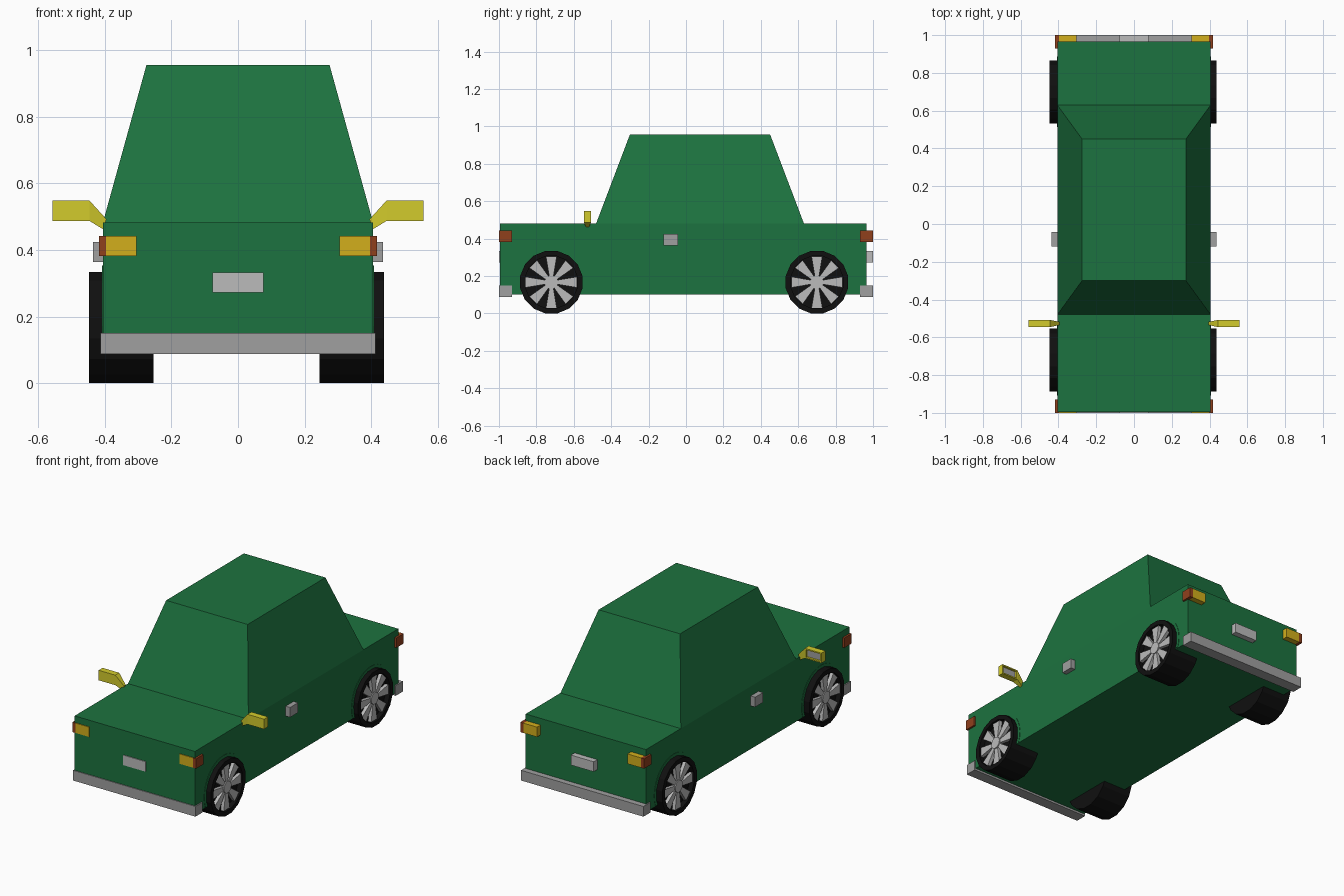
import bpy, bmesh
from math import pi, cos, sin
from mathutils import Matrix, Vector

if "Cube" in bpy.data.objects:
    bpy.data.objects.remove(bpy.data.objects["Cube"])


def material(name, r, g, b):
    m = bpy.data.materials.new(name)
    m.diffuse_color = (r, g, b, 1)
    m.use_nodes = True
    m.node_tree.nodes["Principled BSDF"].inputs["Base Color"].default_value = m.diffuse_color
    return m


GREEN = material("green paint", 0.012, 0.17, 0.05)
BLACK = material("black rubber", 0.005, 0.005, 0.005)
AMBER = material("amber lens", 0.65, 0.43, 0.012)
YELLOW = material("yellow paint", 0.65, 0.6, 0.025)
RED = material("red lens", 0.28, 0.05, 0.012)
STEEL = material("steel", 0.35, 0.35, 0.35)
SILVER = material("silver", 0.5, 0.5, 0.5)


def finish(name, bm, mat, mtx=Matrix()):
    bmesh.ops.transform(bm, matrix=mtx, verts=bm.verts)
    bmesh.ops.recalc_face_normals(bm, faces=bm.faces)
    me = bpy.data.meshes.new(name)
    bm.to_mesh(me)
    bm.free()
    me.materials.append(mat)
    ob = bpy.data.objects.new(name, me)
    bpy.context.collection.objects.link(ob)
    return ob


def loft(name, a, b, mat, mtx=Matrix()):
    """Solid between two matching outlines."""
    bm = bmesh.new()
    va = [bm.verts.new(p) for p in a]
    vb = [bm.verts.new(p) for p in b]
    bm.faces.new(va)
    bm.faces.new(vb[::-1])
    n = len(va)
    for i in range(n):
        bm.faces.new((va[i], vb[i], vb[(i + 1) % n], va[(i + 1) % n]))
    return finish(name, bm, mat, mtx)


def rect(x0, x1, y0, y1, z):
    return [(x0, y0, z), (x1, y0, z), (x1, y1, z), (x0, y1, z)]


def box(name, x, y, z, mat):
    return loft(name, rect(*x, *y, z[0]), rect(*x, *y, z[1]), mat)


# Body and cabin
box("body", (-0.406, 0.406), (-0.995, 0.965), (0.10, 0.482), GREEN)
loft("cabin", rect(-0.406, 0.406, -0.48, 0.63, 0.482),
     rect(-0.275, 0.275, -0.30, 0.45, 0.956), GREEN)

# Bumpers and plates
for end, ya, yb, yp in (("front", -1.0, -0.93, -0.96), ("rear", 1.0, 0.93, 0.95)):
    box(end + "_bumper", (-0.413, 0.413), (ya, yb), (0.088, 0.15), STEEL)
    box(end + "_plate", (-0.077, 0.077), (ya, yp), (0.272, 0.333), SILVER)


# Wheel in its own frame: +z points outward, built flat then turned to the side
def wheel(name, mtx):
    bm = bmesh.new()
    bmesh.ops.create_cone(bm, cap_ends=True, segments=16, radius1=0.17, radius2=0.17,
                          depth=0.193, matrix=Matrix.Rotation(pi / 16, 4, 'Z'))
    face = [f for f in bm.faces if f.normal.z > 0.9]
    bmesh.ops.inset_region(bm, faces=face, thickness=0.028)
    ext = bmesh.ops.extrude_face_region(bm, geom=face)
    bmesh.ops.delete(bm, geom=face, context='FACES_ONLY')
    bmesh.ops.translate(bm, vec=(0, 0, -0.03),
                        verts=[v for v in ext["geom"] if isinstance(v, bmesh.types.BMVert)])
    finish(name + "_tyre", bm, BLACK, mtx)

    # Hub and eight spokes widening outward
    bm = bmesh.new()
    bmesh.ops.create_cone(bm, cap_ends=True, segments=16, radius1=0.036, radius2=0.036,
                          depth=0.028, matrix=Matrix.Translation((0, 0, 0.079)))
    for k in range(8):
        rot = Matrix.Rotation(k * pi / 4, 4, 'Z')
        ring = [(0.03, -0.011), (0.137, -0.029), (0.137, 0.029), (0.03, 0.011)]
        lo = [bm.verts.new(rot @ Vector((x, y, 0.065))) for x, y in ring]
        hi = [bm.verts.new(rot @ Vector((x, y, 0.087))) for x, y in ring]
        bm.faces.new(lo)
        bm.faces.new(hi)
        for i in range(4):
            j = (i + 1) % 4
            bm.faces.new((lo[i], lo[j], hi[j], hi[i]))
    finish(name + "_rim", bm, SILVER, mtx)


# Thin arch lip around a wheel
def arch(name, s, y):
    bm = bmesh.new()
    rows = []
    n = 20
    for i in range(n + 1):
        a = -0.36 + (pi + 0.72) * i / n
        rows.append([bm.verts.new((s * x, y + r * cos(a), 0.167 + r * sin(a)))
                     for r, x in ((0.168, 0.39), (0.168, 0.408), (0.187, 0.408), (0.187, 0.39))])
    for p, q in zip(rows, rows[1:]):
        for i in range(4):
            j = (i + 1) % 4
            bm.faces.new((p[i], p[j], q[j], q[i]))
    bm.faces.new(rows[0])
    bm.faces.new(rows[-1])
    finish(name, bm, GREEN)


def mirror_side(s):
    return Matrix.Diagonal((s, 1, 1, 1))


for side, s in (("right", 1), ("left", -1)):
    for end, y, e in (("front", -0.72, -1), ("rear", 0.70, 1)):
        tag = end + "_" + side
        wheel(tag + "_wheel", Matrix.Translation((s * 0.346 - 0.0045, y, 0.167))
              @ Matrix.Rotation(s * pi / 2, 4, 'Y'))
        arch(tag + "_arch", s, y)
        # Lamps: amber on the end face, red wrapping the corner
        box(tag + "_lamp", (s * 0.305, s * 0.396), (e, e * 0.95), (0.382, 0.442), AMBER)
        box(tag + "_side_lamp", (s * 0.396, s * 0.418), (e, e * 0.93), (0.382, 0.442), RED)

    box(side + "_door_handle", (s * 0.39, s * 0.436), (-0.12, -0.043), (0.364, 0.424), STEEL)

    # Door mirror: tapered arm, housing with recessed glass
    M = mirror_side(s)
    loft(side + "_mirror_arm",
         [(0.395, -0.535, 0.492), (0.405, -0.535, 0.462), (0.405, -0.518, 0.462), (0.395, -0.518, 0.492)],
         [(0.446, -0.546, 0.548), (0.446, -0.546, 0.487), (0.446, -0.508, 0.487), (0.446, -0.508, 0.548)],
         YELLOW, M)
    bm = bmesh.new()
    bmesh.ops.create_cube(bm, size=1, matrix=Matrix.Translation((0.502, -0.527, 0.5175))
                          @ Matrix.Diagonal((0.112, 0.038, 0.061, 1)))
    back = [f for f in bm.faces if f.normal.y > 0.9]
    bmesh.ops.inset_region(bm, faces=back, thickness=0.011)
    bmesh.ops.inset_region(bm, faces=back, thickness=0.0005, depth=-0.012)
    finish(side + "_mirror_housing", bm, YELLOW, M)
    box(side + "_mirror_glass", (s * 0.458, s * 0.546), (-0.524, -0.516), (0.499, 0.536), STEEL)
